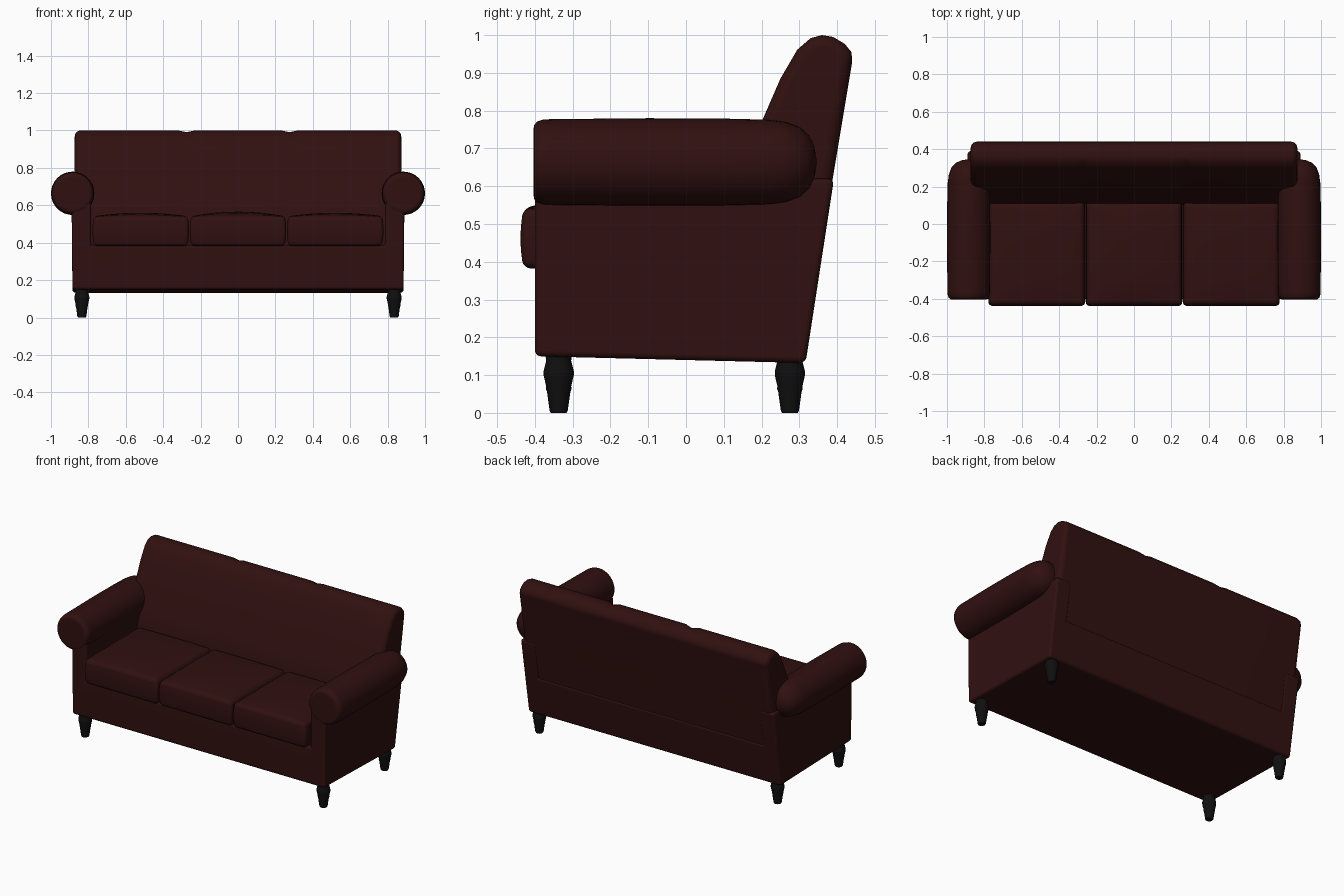
import bpy, bmesh, math

old = bpy.data.objects.get("Cube")
if old:
    bpy.data.objects.remove(old, do_unlink=True)


def material(name, color):
    m = bpy.data.materials.new(name)
    m.use_nodes = True
    m.diffuse_color = color
    bsdf = m.node_tree.nodes["Principled BSDF"]
    bsdf.inputs["Base Color"].default_value = color
    bsdf.inputs["Roughness"].default_value = 0.7
    return m


UPHOLSTERY = material("dark_red_upholstery", (0.03, 0.0052, 0.005, 1))
WOOD = material("black_wood", (0.005, 0.005, 0.005, 1))


def bevel_sharp(bm, width, limit, segments=4):
    bmesh.ops.recalc_face_normals(bm, faces=bm.faces)
    edges = [e for e in bm.edges if e.calc_face_angle(0) > math.radians(limit)]
    bmesh.ops.bevel(bm, geom=edges, offset=width, segments=segments,
                    profile=0.5, affect='EDGES', clamp_overlap=True)


def finish(bm, name, mat, angle=40):
    bmesh.ops.recalc_face_normals(bm, faces=bm.faces)
    mesh = bpy.data.meshes.new(name)
    bm.to_mesh(mesh)
    bm.free()
    mesh.materials.append(mat)
    ob = bpy.data.objects.new(name, mesh)
    bpy.context.collection.objects.link(ob)
    bpy.ops.object.select_all(action='DESELECT')
    ob.select_set(True)
    bpy.context.view_layer.objects.active = ob
    bpy.ops.object.shade_smooth_by_angle(angle=math.radians(angle))
    ob.modifiers.new("even_shading", 'WEIGHTED_NORMAL').keep_sharp = True
    return ob


def loft(sections):
    """Closed skin through matching rings of points, capped at both ends."""
    bm = bmesh.new()
    rings = [[bm.verts.new(p) for p in ring] for ring in sections]
    n = len(rings[0])
    for a, b in zip(rings, rings[1:]):
        for i in range(n):
            j = (i + 1) % n
            bm.faces.new((a[i], a[j], b[j], b[i]))
    bm.faces.new(rings[0])
    bm.faces.new(rings[-1])
    return bm


def lathe(profile, sides, place):
    """Rings of (radius, height) turned by place(u, v, height)."""
    turns = [2 * math.pi * i / sides for i in range(sides)]
    return loft([[place(r * math.cos(t), r * math.sin(t), h) for t in turns]
                 for r, h in profile])


# Frame: base and arm panels as one U shape, with a raked rear
half = [(0.885, 0.15), (0.89, 0.62), (0.785, 0.62), (0.785, 0.385)]
outline = half + [(-x, z) for x, z in reversed(half)]
front = [(x, -0.4, z) for x, z in outline]
rear = [(x, 0.315 + (z - 0.14) * 0.16, z - (0.018 if z < 0.2 else 0))
        for x, z in outline]
bm = loft([front, rear])
bevel_sharp(bm, 0.016, 40)
finish(bm, "frame", UPHOLSTERY)

# Backrest: curved profile with shallow seams between three sections
back_profile = [(0.31, 0.15), (0.44, 0.93), (0.438, 0.955), (0.42, 0.977),
                (0.39, 0.995), (0.36, 1.0), (0.33, 0.992), (0.295, 0.962),
                (0.25, 0.885), (0.2, 0.77), (0.14, 0.62), (0.1, 0.5),
                (0.1, 0.15)]
sections = []
for x in (-0.873, -0.32, -0.275, -0.23, 0.23, 0.275, 0.32, 0.873):
    dip = 0.009 if abs(x) == 0.275 else 0
    sections.append([(x, y + (dip if z > 0.4 and y < 0.35 else 0),
                      z - (dip if z > 0.96 else 0)) for y, z in back_profile])
bm = loft(sections)
bevel_sharp(bm, 0.032, 60, 5)
finish(bm, "backrest", UPHOLSTERY, 50)

# Rolled arms: flat front, rounded rear end
roll = [(0.085, -0.404), (0.098, -0.402), (0.107, -0.394), (0.112, -0.38),
        (0.1135, -0.36), (0.116, -0.1), (0.115, 0.1), (0.112, 0.22),
        (0.106, 0.265), (0.092, 0.302), (0.07, 0.326), (0.04, 0.34),
        (0.01, 0.345)]
for side, s in (("left", 1), ("right", -1)):
    bm = lathe(roll, 32, lambda u, v, h: (s * 0.884 + u, h, 0.664 + v))
    finish(bm, side + "_arm_roll", UPHOLSTERY)

# Seat cushions: softly crowned boxes
for name, cx, crown in (("left", 0.52, 0.018), ("middle", 0, 0.024),
                        ("right", -0.52, 0.018)):
    bm = bmesh.new()
    bmesh.ops.create_cube(bm, size=2)
    bmesh.ops.subdivide_edges(bm, edges=bm.edges, cuts=7, use_grid_fill=True)
    for v in bm.verts:
        x, y, z = v.co
        dome = (1 - x * x) * (1 - y ** 4)
        puff = 0.008 * (1 - z * z)
        lift = crown * dome if z > 0 else 0
        v.co = (cx + x * (0.25 + puff), -0.16 + y * (0.27 + puff),
                0.462 + z * 0.08 + lift * z)
    bevel_sharp(bm, 0.025, 50)
    finish(bm, name + "_seat_cushion", UPHOLSTERY, 50)

# Turned legs
leg = [(0.021, 0.0), (0.024, 0.006), (0.031, 0.056), (0.034, 0.064),
       (0.033, 0.07), (0.040, 0.1), (0.040, 0.11), (0.033, 0.138),
       (0.036, 0.16)]
for end, y in (("front", -0.337), ("rear", 0.275)):
    for side, x in (("left", 0.835), ("right", -0.835)):
        bm = lathe(leg, 12, lambda u, v, h: (x + u, y + v, h))
        finish(bm, end + "_" + side + "_leg", WOOD, 30)
